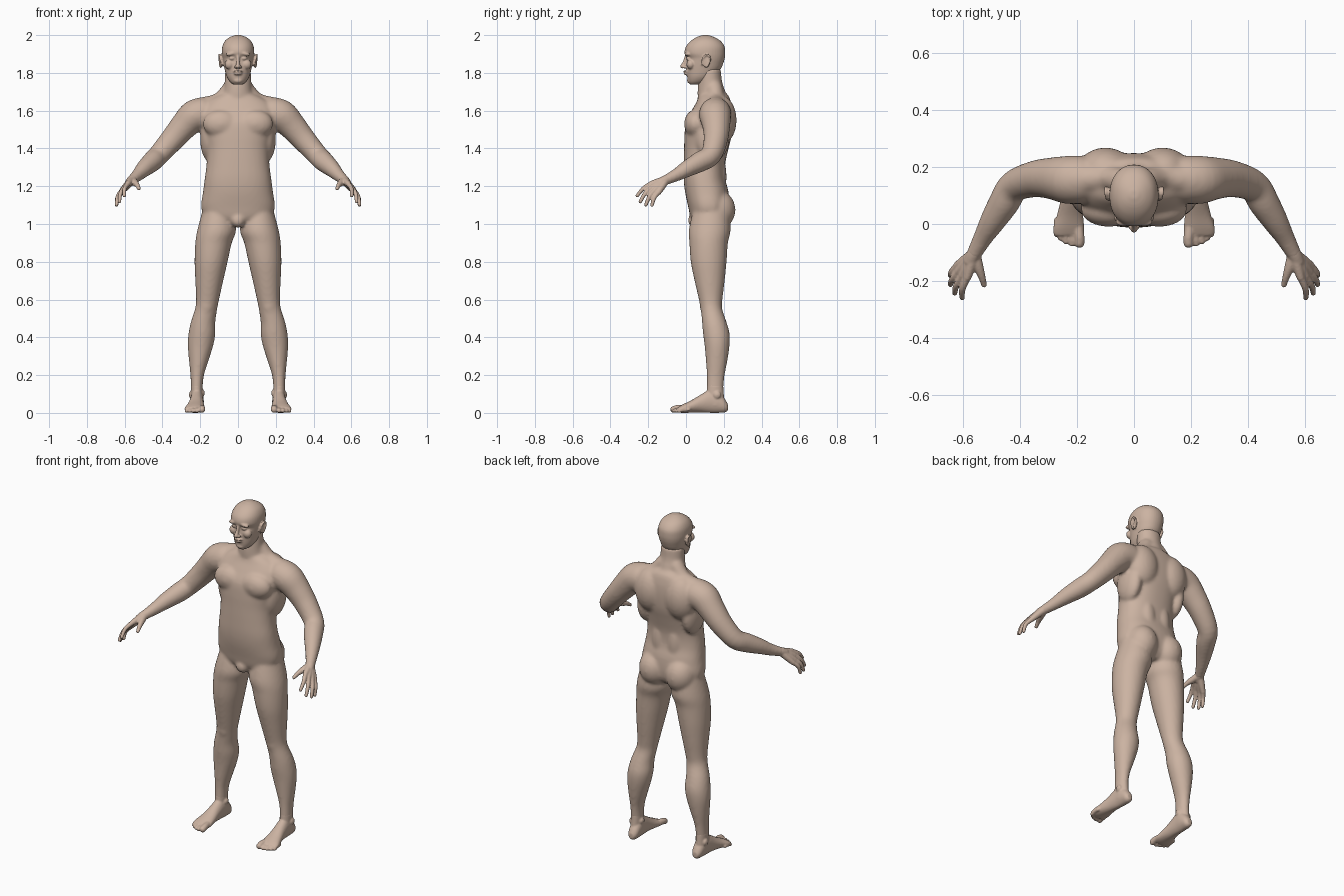
import bpy, bmesh, math
from mathutils import Vector, Matrix


def spline(rows, n=4):
    """Catmull-Rom resampling of rows of numbers."""
    out = []
    for i in range(len(rows) - 1):
        p0, p1, p2 = rows[max(i - 1, 0)], rows[i], rows[i + 1]
        p3 = rows[min(i + 2, len(rows) - 1)]
        for k in range(n):
            t = k / n
            out.append([0.5 * (2 * b + (c - a) * t + (2 * a - 5 * b + 4 * c - d) * t * t
                        + (3 * b - a - 3 * c + d) * t ** 3) for a, b, c, d in zip(p0, p1, p2, p3)])
    return out + [list(rows[-1])]


def skin(bm, rings):
    """Closed surface through a list of point rings."""
    vs = [[bm.verts.new(p) for p in r] for r in rings]
    m = len(vs[0])
    for a, b in zip(vs, vs[1:]):
        for j in range(m):
            bm.faces.new((a[j], a[(j + 1) % m], b[(j + 1) % m], b[j]))
    bm.faces.new(vs[0][::-1])
    bm.faces.new(vs[-1])


def loft(bm, rows, axis='Z', power=2.0, m=32):
    """Rows: (height, x0, x1, low, high), stacked along Z or Y."""
    rings = []
    for h, x0, x1, a0, a1 in spline(rows):
        ring = []
        for j in range(m):
            t = 2 * math.pi * j / m
            c, s = math.cos(t), math.sin(t)
            x = (x0 + x1) / 2 + (x1 - x0) / 2 * math.copysign(abs(c) ** (2 / power), c)
            a = (a0 + a1) / 2 + (a1 - a0) / 2 * math.copysign(abs(s) ** (2 / power), s)
            ring.append((x, a, h) if axis == 'Z' else (x, h, a))
        rings.append(ring)
    skin(bm, rings)


def ball(bm, c, r, rot=0.0, axis='X'):
    mat = Matrix.Translation(c) @ Matrix.Rotation(rot, 4, axis) @ Matrix.Diagonal((*r, 1))
    bmesh.ops.create_uvsphere(bm, u_segments=24, v_segments=16, radius=1, matrix=mat)


def tube(bm, pts, m=20):
    """Round limb through (x, y, z, radius) points with ball ends."""
    rows = spline(pts)
    P = [Vector(r[:3]) for r in rows]
    rings = []
    for i, r in enumerate(rows):
        d = P[min(i + 1, len(P) - 1)] - P[max(i - 1, 0)]
        q = d.to_track_quat('Z', 'Y')
        rings.append([P[i] + q @ Vector((r[3] * math.cos(2 * math.pi * j / m),
                                         r[3] * math.sin(2 * math.pi * j / m), 0)) for j in range(m)])
    skin(bm, rings)
    for e in (pts[0], pts[-1]):
        ball(bm, e[:3], (e[3],) * 3)


def mirror(bm):
    geo = bmesh.ops.duplicate(bm, geom=bm.verts[:] + bm.edges[:] + bm.faces[:])['geom']
    for v in geo:
        if isinstance(v, bmesh.types.BMVert):
            v.co.x = -v.co.x
    bmesh.ops.reverse_faces(bm, faces=[f for f in geo if isinstance(f, bmesh.types.BMFace)])


skin_mat = bpy.data.materials.new("skin")
skin_mat.diffuse_color = (0.60, 0.45, 0.36, 1)


def finish(bm, name, voxel, smooth):
    """Fuse the overlapping forms into one skin."""
    me = bpy.data.meshes.new(name)
    bm.to_mesh(me)
    bm.free()
    me.materials.append(skin_mat)
    ob = bpy.data.objects.new(name, me)
    bpy.context.collection.objects.link(ob)
    r = ob.modifiers.new("fuse", 'REMESH')
    r.mode = 'VOXEL'
    r.voxel_size = voxel
    r.use_smooth_shade = True
    s = ob.modifiers.new("soften", 'SMOOTH')
    s.factor = 0.5
    s.iterations = smooth


def sym(rows):
    return [(z, -w, w, a, b) for z, w, a, b in rows]


# body: paired forms first (leg, arm, muscles), then the trunk
bm = bmesh.new()
loft(bm, [(1.08, .03, .185, .04, .225), (.97, .010, .215, .015, .236), (.9, .033, .226, .018, .222),
          (.8, .055, .230, .025, .215), (.7, .078, .226, .045, .205), (.6, .10, .222, .068, .193),
          (.55, .11, .228, .078, .192), (.48, .12, .25, .085, .215), (.42, .12, .262, .09, .231),
          (.36, .13, .266, .098, .231), (.28, .155, .26, .105, .22), (.2, .180, .252, .11, .205),
          (.13, .187, .250, .11, .198), (.06, .187, .250, .11, .2)])
ball(bm, (.165, .098, .57), (.034, .026, .045))
tube(bm, [(.19, .155, 1.585, .085), (.235, .155, 1.57, .084), (.29, .16, 1.515, .073), (.35, .157, 1.445, .064),
          (.42, .132, 1.365, .056), (.455, .075, 1.33, .054), (.495, .01, 1.295, .045),
          (.53, -.05, 1.26, .034), (.56, -.105, 1.234, .027)], 28)
tube(bm, [(.04, .15, 1.715, .045), (.10, .16, 1.65, .045), (.2, .155, 1.61, .06)])   # trapezius
ball(bm, (.088, .05, 1.53), (.098, .06, .075))                                       # chest
ball(bm, (.10, .185, 1.55), (.10, .083, .13))                                        # shoulder blade
ball(bm, (.088, .165, 1.075), (.09, .097, .105))                                     # buttock
ball(bm, (.15, .14, 1.45), (.05, .09, .12))                                          # side muscle
ball(bm, (.05, .17, 1.25), (.05, .045, .13))                                         # lower back
mirror(bm)
loft(bm, sym([(1.0, .10, .05, .19), (1.035, .172, .025, .22), (1.09, .195, .012, .23),
              (1.17, .185, -.005, .225), (1.24, .176, -.012, .208), (1.32, .166, -.012, .208),
              (1.40, .166, -.010, .225), (1.47, .18, -.008, .242), (1.54, .195, .0, .248),
              (1.60, .20, .03, .246), (1.645, .17, .055, .238), (1.68, .11, .07, .225),
              (1.70, .06, .09, .2)]), power=2.3, m=48)
loft(bm, sym([(1.60, .11, .07, .23), (1.67, .085, .062, .218), (1.72, .073, .062, .202),
              (1.76, .070, .066, .19), (1.82, .068, .07, .185)]))
ball(bm, (0, .05, 1.02), (.04, .04, .04))
finish(bm, "body", .009, 7)

# head with brow, eyes, cheeks, nose, lips and ears
bm = bmesh.new()
ball(bm, (.034, .008, 1.902), (.032, .016, .011), .2, 'Y')        # brow
ball(bm, (.032, .014, 1.877), (.017, .014, .010))                 # eye
ball(bm, (.045, .025, 1.845), (.026, .022, .026))                 # cheek
ball(bm, (.011, -.008, 1.831), (.009, .012, .008))                # nostril
ball(bm, (.089, .108, 1.862), (.008, .021, .035), -.15)           # ear
tube(bm, [(.086, .085, 1.845, .005), (.095, .09, 1.88, .006), (.099, .112, 1.897, .006),
          (.099, .128, 1.875, .006), (.093, .11, 1.832, .006)], 10)
mirror(bm)
loft(bm, sym([(1.738, .022, .022, .07), (1.752, .042, .012, .11), (1.78, .060, .006, .15),
              (1.82, .071, .003, .183), (1.85, .077, .003, .197), (1.877, .082, .006, .205),
              (1.905, .086, -.008, .208), (1.94, .083, .0, .204), (1.97, .068, .026, .182),
              (1.99, .042, .058, .148), (2.0, .014, .09, .117)]), power=2.15, m=40)
tube(bm, [(0, .004, 1.892, .010), (0, -.007, 1.86, .009), (0, -.019, 1.835, .012)], 12)
ball(bm, (0, .004, 1.808), (.026, .019, .0065))                   # upper lip
ball(bm, (0, .005, 1.795), (.023, .018, .0065))                   # lower lip
ball(bm, (0, .022, 1.76), (.026, .017, .016))                     # chin
finish(bm, "head", .0045, 3)

# hands: (knuckle, finger tip)
bm = bmesh.new()
fingers = [((.583, -.185, 1.213), (.602, -.258, 1.150)), ((.600, -.180, 1.195), (.628, -.242, 1.118)),
           ((.613, -.165, 1.179), (.643, -.212, 1.102)), ((.618, -.145, 1.168), (.643, -.180, 1.100))]
wrist = Vector((.560, -.105, 1.235))
for i, (k, t) in enumerate(fingers):
    k, t = Vector(k), Vector(t)
    start = wrist + (k - wrist) * .12
    tube(bm, [(*start, .021), (*start.lerp(k, .6), .018), (*k, .0145)], 14)
    mid = k.lerp(t, .5) + Vector((.008, -.005, .006))
    tube(bm, [(*k, .0135), (*mid, .0115), (*t, .0095)], 14)
tube(bm, [(.556, -.11, 1.23, .02), (.545, -.150, 1.218, .018), (.533, -.185, 1.205, .013),
          (.525, -.213, 1.188, .010)], 14)
tube(bm, [(.535, -.06, 1.255, .026), (.56, -.105, 1.234, .026), (.572, -.13, 1.222, .024)])
mirror(bm)
finish(bm, "hands", .0045, 2)

# feet with toes
bm = bmesh.new()
loft(bm, [(.222, .200, .230, .012, .045), (.205, .186, .243, .002, .075), (.17, .181, .250, 0, .115),
          (.13, .182, .252, 0, .125), (.08, .182, .258, .002, .098), (.03, .178, .270, .001, .068),
          (-.015, .174, .283, 0, .046), (-.04, .178, .280, .002, .032)], 'Y')
for x0, x1, tip, r in ((.195, .191, -.066, .018), (.222, .217, -.068, .0115), (.240, .238, -.061, .011),
                       (.257, .256, -.050, .0105), (.271, .272, -.036, .010)):
    tube(bm, [(x0, tip + .05, r + .008, r), (x1, tip + .02, r + .006, r), (x1, tip, r, r)], 14)
ball(bm, (.190, .155, .105), (.014, .02, .02))    # ankle bones
ball(bm, (.248, .165, .095), (.012, .02, .02))
loft(bm, [(.04, .187, .250, .1, .205), (.1, .187, .250, .108, .2), (.15, .187, .250, .112, .197)])
mirror(bm)
finish(bm, "feet", .005, 3)
